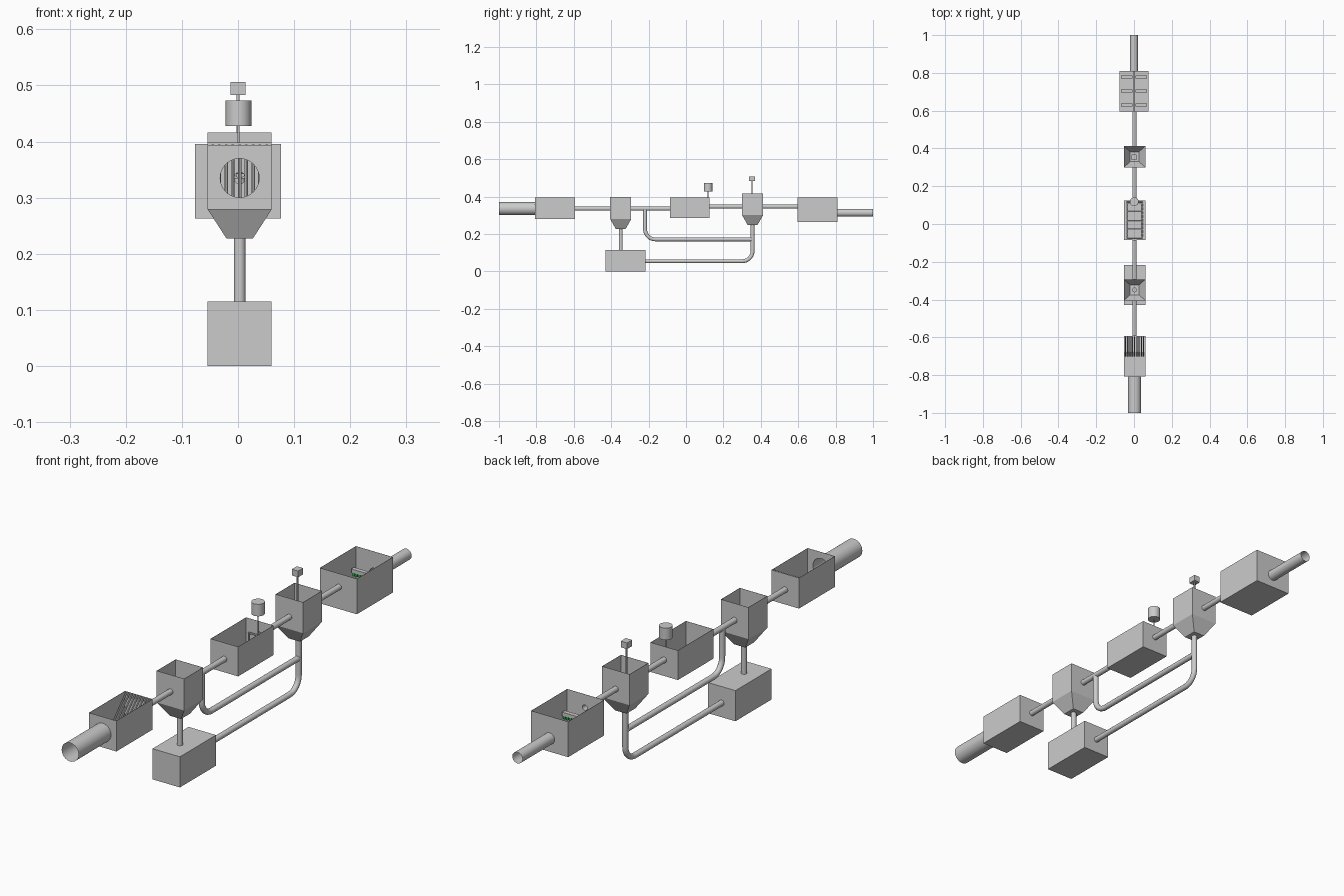
import bpy, bmesh, math
from mathutils import Vector

if "Cube" in bpy.data.objects:
    bpy.data.objects.remove(bpy.data.objects["Cube"])

CX = 0.003  # shared centre line of the small tanks


def finish(bm, name, mat=None):
    me = bpy.data.meshes.new(name)
    bm.to_mesh(me)
    bm.free()
    ob = bpy.data.objects.new(name, me)
    bpy.context.collection.objects.link(ob)
    if mat:
        me.materials.append(mat)
    return ob


def activate(ob):
    bpy.ops.object.select_all(action='DESELECT')
    ob.select_set(True)
    bpy.context.view_layer.objects.active = ob


def box(name, x0, x1, y0, y1, z0, z1, mat=None):
    bm = bmesh.new()
    bmesh.ops.create_cube(bm, size=1)
    for v in bm.verts:
        v.co = ((x0 + x1) / 2 + v.co.x * (x1 - x0), (y0 + y1) / 2 + v.co.y * (y1 - y0),
                (z0 + z1) / 2 + v.co.z * (z1 - z0))
    return finish(bm, name, mat)


def cylinder(name, a, b, r, sides=32, caps=True):
    a, b = Vector(a), Vector(b)
    bm = bmesh.new()
    bmesh.ops.create_cone(bm, cap_ends=caps, segments=sides, radius1=r, radius2=r, depth=(b - a).length)
    rot = Vector((0, 0, 1)).rotation_difference(b - a)
    for v in bm.verts:
        v.co = rot @ v.co + (a + b) / 2
    ob = finish(bm, name)
    activate(ob)
    bpy.ops.object.shade_smooth_by_angle(angle=math.radians(40))
    return ob


def bent_pipe(name, pts, r):
    cu = bpy.data.curves.new(name, 'CURVE')
    cu.dimensions = '3D'
    cu.bevel_depth = r
    cu.bevel_resolution = 5
    sp = cu.splines.new('POLY')
    sp.points.add(len(pts) - 1)
    for p, co in zip(sp.points, pts):
        p.co = (*co, 1)
    ob = bpy.data.objects.new(name, cu)
    bpy.context.collection.objects.link(ob)
    activate(ob)
    bpy.ops.object.convert(target='MESH')
    bpy.ops.object.shade_smooth_by_angle(angle=math.radians(40))
    return ob


def arc(cy, cz, r, a0, a1, n=10):
    return [(CX, cy + r * math.cos(math.radians(a0 + (a1 - a0) * i / n)),
             cz + r * math.sin(math.radians(a0 + (a1 - a0) * i / n))) for i in range(n + 1)]


def tank(name, cx, cy, rings, holes):
    """Open-topped thin shell; rings are (z, half x, half y) from the bottom up."""
    bm = bmesh.new()
    loops = [[bm.verts.new((cx + sx * hx, cy + sy * hy, z))
              for sx, sy in ((-1, -1), (1, -1), (1, 1), (-1, 1))] for z, hx, hy in rings]
    bm.faces.new(loops[0][::-1])
    for lo, hi in zip(loops, loops[1:]):
        for i in range(4):
            j = (i + 1) % 4
            bm.faces.new((lo[i], lo[j], hi[j], hi[i]))
    ob = finish(bm, name)
    mod = ob.modifiers.new("wall", 'SOLIDIFY')
    mod.thickness = 0.001
    mod.offset = -1
    cutters = []
    for a, b, r in holes:
        c = cylinder("hole_cutter", a, b, r)
        c.hide_render = True
        cutters.append(c)
        m = ob.modifiers.new("hole", 'BOOLEAN')
        m.operation = 'DIFFERENCE'
        m.solver = 'EXACT'
        m.object = c
    activate(ob)
    for m in list(ob.modifiers):
        bpy.ops.object.modifier_apply(modifier=m.name)
    for c in cutters:
        bpy.data.objects.remove(c)
    return ob


def hole_y(y, z, r, x=CX):
    return ((x, y - 0.01, z), (x, y + 0.01, z), r - 0.0003)


def hole_z(y, z, r):
    return ((CX, y, z - 0.01), (CX, y, z + 0.01), r - 0.0003)


R, ZA, ZB = 0.0105, 0.335, 0.346  # pipe radius, first and second pipe heights

# Tanks along the line
tank("screen_tank", CX, -0.70, [(0.279, 0.057, 0.107), (0.394, 0.057, 0.107)],
     [hole_y(-0.807, 0.335, 0.035), hole_y(-0.593, ZA, R)])
tank("primary_settler", CX, -0.349, [(0.227, 0.0235, 0.0265), (0.279, 0.057, 0.056), (0.398, 0.057, 0.056)],
     [hole_y(-0.405, ZA, R), hole_y(-0.293, ZA, R), hole_z(-0.349, 0.227, R)])
tank("aeration_tank", CX, 0.02, [(0.285, 0.057, 0.105), (0.396, 0.057, 0.105)],
     [hole_y(-0.085, ZA, R), hole_y(0.125, ZB, R)])
tank("secondary_settler", CX, 0.356, [(0.248, 0.0235, 0.0265), (0.30, 0.057, 0.056), (0.416, 0.057, 0.056)],
     [hole_y(0.30, ZB, R), hole_y(0.412, ZB, R), hole_z(0.356, 0.248, R)])
tank("disinfection_tank", 0, 0.702, [(0.263, 0.077, 0.107), (0.396, 0.077, 0.107)],
     [hole_y(0.595, ZB, R), hole_y(0.809, 0.313, 0.021, 0)])
box("sludge_box", CX - 0.057, CX + 0.057, -0.43, -0.216, 0, 0.115)

# Straight pipes
for name, y0, y1, z, r, x in (
        ("inlet_pipe", -1.0, -0.807, 0.335, 0.035, CX), ("screen_outlet_pipe", -0.593, -0.405, ZA, R, CX),
        ("aeration_inlet_pipe", -0.293, -0.085, ZA, R, CX), ("aeration_outlet_pipe", 0.125, 0.30, ZB, R, CX),
        ("settler_outlet_pipe", 0.412, 0.595, ZB, R, CX), ("outlet_pipe", 0.809, 1.0, 0.313, 0.021, 0)):
    cylinder(name, (x, y0, z), (x, y1, z), r, caps=False)
cylinder("sludge_drop_pipe", (CX, -0.349, 0.115), (CX, -0.349, 0.227), R, caps=False)

# Bent return pipes
bent_pipe("sludge_return_pipe", [(CX, 0.356, 0.248)] + arc(0.301, 0.109, 0.055, 0, -90) + [(CX, -0.216, 0.054)], R)
bent_pipe("recycle_pipe", [(CX, -0.219, ZA)] + arc(-0.164, 0.226, 0.055, 180, 270) + [(CX, 0.356, 0.171)], R)

# Sloping screen bars
for i in range(9):
    x = CX + (i - 4) * 0.012
    cylinder("screen_bar", (x, -0.70, 0.283), (x, -0.597, 0.393), 0.003, 8)

# Blower with its air grid on the tank floor
cylinder("blower", (0.001, 0.118, 0.428), (0.001, 0.118, 0.473), 0.023)
cylinder("air_pipe", (0.001, 0.118, 0.345), (0.001, 0.118, 0.428), 0.002, 12)
cylinder("air_header", (CX - 0.041, 0.118, 0.345), (CX + 0.041, 0.118, 0.345), 0.003, 12)
for s in (-1, 1):
    x = CX + s * 0.041
    cylinder("air_downpipe", (x, 0.118, 0.345), (x, 0.118, 0.291), 0.003, 12)
    cylinder("air_side_run", (x, 0.118, 0.291), (x, -0.073, 0.291), 0.003, 12)
    for i in range(10):
        y = -0.07 + i * 0.02
        box("air_nozzle", x - 0.003, x + 0.003, y - 0.003, y + 0.003, 0.291, 0.296)
for i in range(5):
    y = -0.073 + i * 0.046
    cylinder("air_cross_run", (CX - 0.041, y, 0.291), (CX + 0.041, y, 0.291), 0.0025, 12)

# Level sensor above the second settler
box("sensor_head", -0.013, 0.013, 0.338, 0.368, 0.483, 0.506)
cylinder("sensor_rod", (0, 0.353, 0.30), (0, 0.353, 0.483), 0.003, 12)

# Ultraviolet lamps in the last tank
green = bpy.data.materials.new("lamp_green")
green.diffuse_color = (0.02, 0.5, 0.06, 1)
green.use_nodes = True
green.node_tree.nodes["Principled BSDF"].inputs["Base Color"].default_value = green.diffuse_color
cylinder("lamp_rail", (0, 0.597, 0.322), (0, 0.807, 0.322), 0.003, 12)
for y in (0.63, 0.704, 0.777):
    for s in (-1, 1):
        a, b = sorted((s * 0.007, s * 0.068))
        box("lamp_housing", a, b, y - 0.008, y + 0.008, 0.314, 0.328)
        for k in range(5):
            x = s * (0.013 + k * 0.012)
            box("lamp_emitter", x - 0.004, x + 0.004, y - 0.006, y + 0.006, 0.302, 0.314, green)
